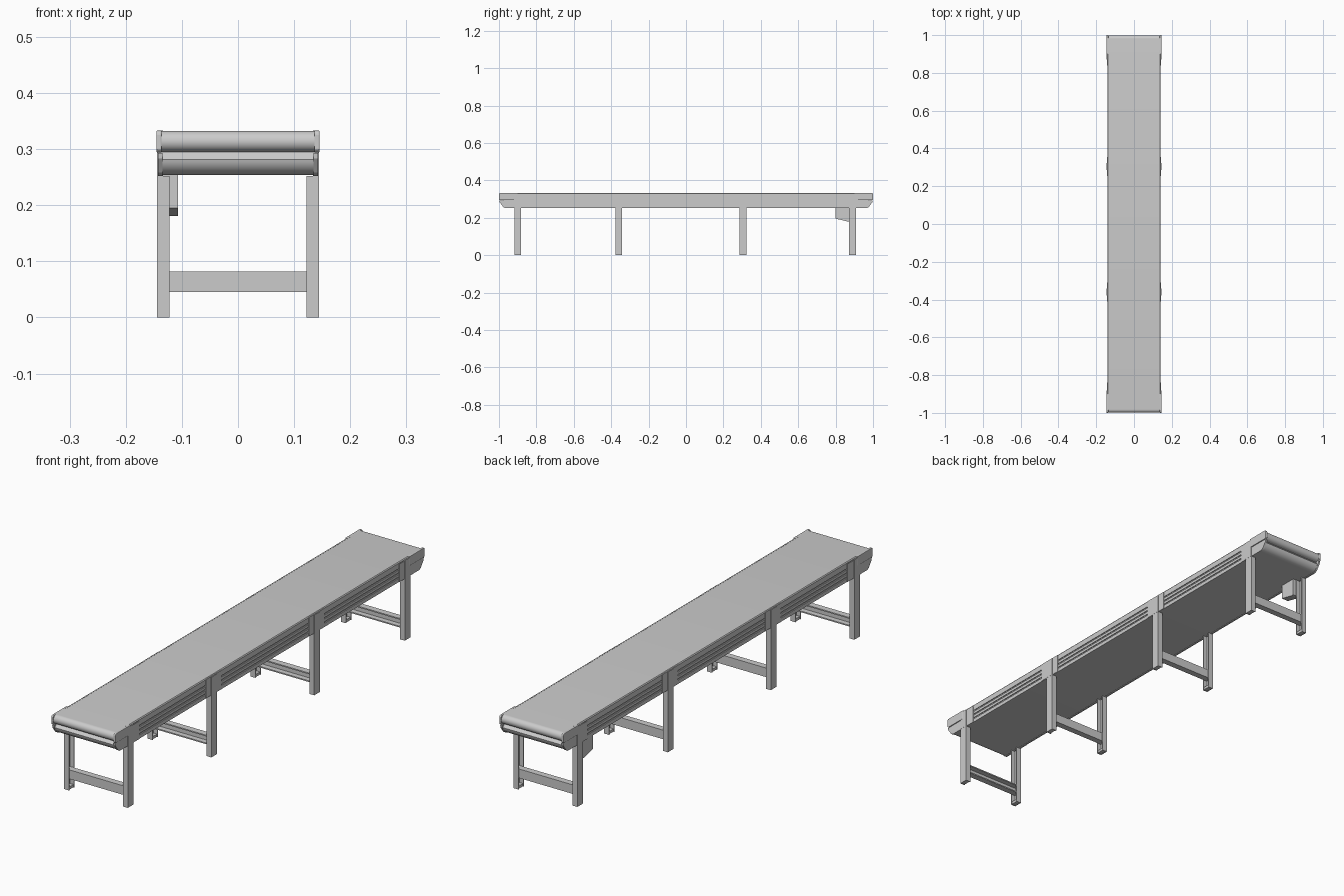
import bpy, bmesh, math
from mathutils import Vector

if "Cube" in bpy.data.objects:
    bpy.data.objects.remove(bpy.data.objects["Cube"])


def prism(name, pts, axis, lo, hi, smooth=False):
    """Extrude a 2D outline along an axis: x -> (y,z), y -> (x,z), z -> (x,y)."""
    place = {'x': lambda p, t: (t, p[0], p[1]),
             'y': lambda p, t: (p[0], t, p[1]),
             'z': lambda p, t: (p[0], p[1], t)}[axis]
    bm = bmesh.new()
    rings = [[bm.verts.new(place(p, t)) for p in pts] for t in (lo, hi)]
    n = len(pts)
    bm.faces.new(rings[0])
    bm.faces.new(rings[1])
    for i in range(n):
        j = (i + 1) % n
        bm.faces.new((rings[0][i], rings[0][j], rings[1][j], rings[1][i]))
    bmesh.ops.recalc_face_normals(bm, faces=bm.faces)
    me = bpy.data.meshes.new(name)
    bm.to_mesh(me)
    bm.free()
    ob = bpy.data.objects.new(name, me)
    bpy.context.collection.objects.link(ob)
    if smooth:
        bpy.context.view_layer.objects.active = ob
        ob.select_set(True)
        bpy.ops.object.shade_smooth_by_angle(angle=math.radians(35))
        ob.select_set(False)
    return ob


def rect(a0, a1, b0, b1):
    return [(a0, b0), (a1, b0), (a1, b1), (a0, b1)]


def box(name, x, y, z):
    return prism(name, rect(*x, *y), 'z', *z)


def arc(cx, cz, r, a0, a1, n):
    return [(cx + r * math.cos(math.radians(a0 + (a1 - a0) * i / n)),
             cz + r * math.sin(math.radians(a0 + (a1 - a0) * i / n))) for i in range(n + 1)]


TOP, LOW = 0.333, 0.252
LEGS = (-0.90, -0.36, 0.305, 0.89)

# belt: small nose rollers at both ends, lower return loop set back beneath
half = arc(0.958, 0.287, 0.033, -90, -10, 10) + [(0.978, 0.295)] \
    + arc(0.9805, 0.314, 0.0185, -85, 90, 14)
loop = half + [(-y, z) for y, z in reversed(half)]
prism("conveyor_belt", loop, 'x', -0.137, 0.137, True)

for s, side in ((1, "right"), (-1, "left")):
    # side rail with three grooves along its outer face
    prof = [(0.134, LOW), (0.141, LOW)]
    for z in (0.270, 0.287, 0.304):
        prof += [(0.141, z - 0.003), (0.1375, z - 0.003), (0.1375, z + 0.003), (0.141, z + 0.003)]
    prof += [(0.141, 0.329), (0.138, TOP), (0.134, TOP)]
    prism(f"{side}_rail", [(s * x, z) for x, z in prof], 'y', -0.92, 0.92)

    # end plates: upper nose cap and chamfered lower cheek
    for e, end in ((1, "back"), (-1, "front")):
        cap = [(0.90, 0.294), (0.994, 0.294), (1.0, 0.299)] \
            + arc(0.992, 0.325, 0.008, 0, 90, 4) + [(0.90, TOP)]
        ob = prism(f"{end}_{side}_nose_cap", [(e * y, z) for y, z in cap], 'x',
                   *sorted((s * 0.136, s * 0.1455)))
        bev = ob.modifiers.new("round", 'BEVEL')
        bev.width, bev.segments = 0.002, 2
        cheek = [(0.84, LOW), (0.968, LOW), (0.978, 0.258), (0.996, 0.283),
                 (0.997, 0.293), (0.90, 0.293), (0.90, 0.325), (0.84, 0.325)]
        prism(f"{end}_{side}_cheek", [(e * y, z) for y, z in cheek], 'x',
              *sorted((s * 0.135, s * 0.1425)))

    for i, y in enumerate(LEGS, 1):
        # channel leg open towards the middle, with a foot pad
        w, t = 0.018, 0.004
        ch = [(0.122, y - w), (0.144, y - w), (0.144, y + w), (0.122, y + w),
              (0.122, y + w - t), (0.139, y + w - t), (0.139, y - w + t), (0.122, y - w + t)]
        prism(f"{side}_leg_{i}", [(s * a, b) for a, b in ch], 'z', 0, LOW)
        box(f"{side}_foot_{i}", sorted((s * 0.124, s * 0.140)), (y - w + 0.003, y + w - 0.003), (0.001, 0.012))
        # upper mounting strip and joint plate on the rail
        box(f"{side}_leg_strip_{i}", sorted((s * 0.140, s * 0.1445)), (y - w, y + w), (LOW, 0.328))
        if i in (2, 3):
            box(f"{side}_joint_plate_{i}", sorted((s * 0.137, s * 0.1425)), (y - 0.05, y + 0.05), (LOW + 0.001, 0.330))

# channel cross braces, the front one opens backwards, the others forwards
for i, y in enumerate(LEGS, 1):
    d = 1 if i == 1 else -1
    a, b, t = y - d * 0.013, y + d * 0.013, 0.004 * d
    ch = [(a, 0.045), (b, 0.045), (b, 0.050), (a + t, 0.050),
          (a + t, 0.077), (b, 0.077), (b, 0.082), (a, 0.082)]
    prism(f"cross_brace_{i}", ch, 'x', -0.139, 0.139)

# control box hanging under the left rail, with a sloped bottom
prism("control_box", [(0.80, 0.256), (0.80, 0.195), (0.86, 0.181), (0.872, 0.181), (0.872, 0.256)],
      'x', -0.139, -0.107)
